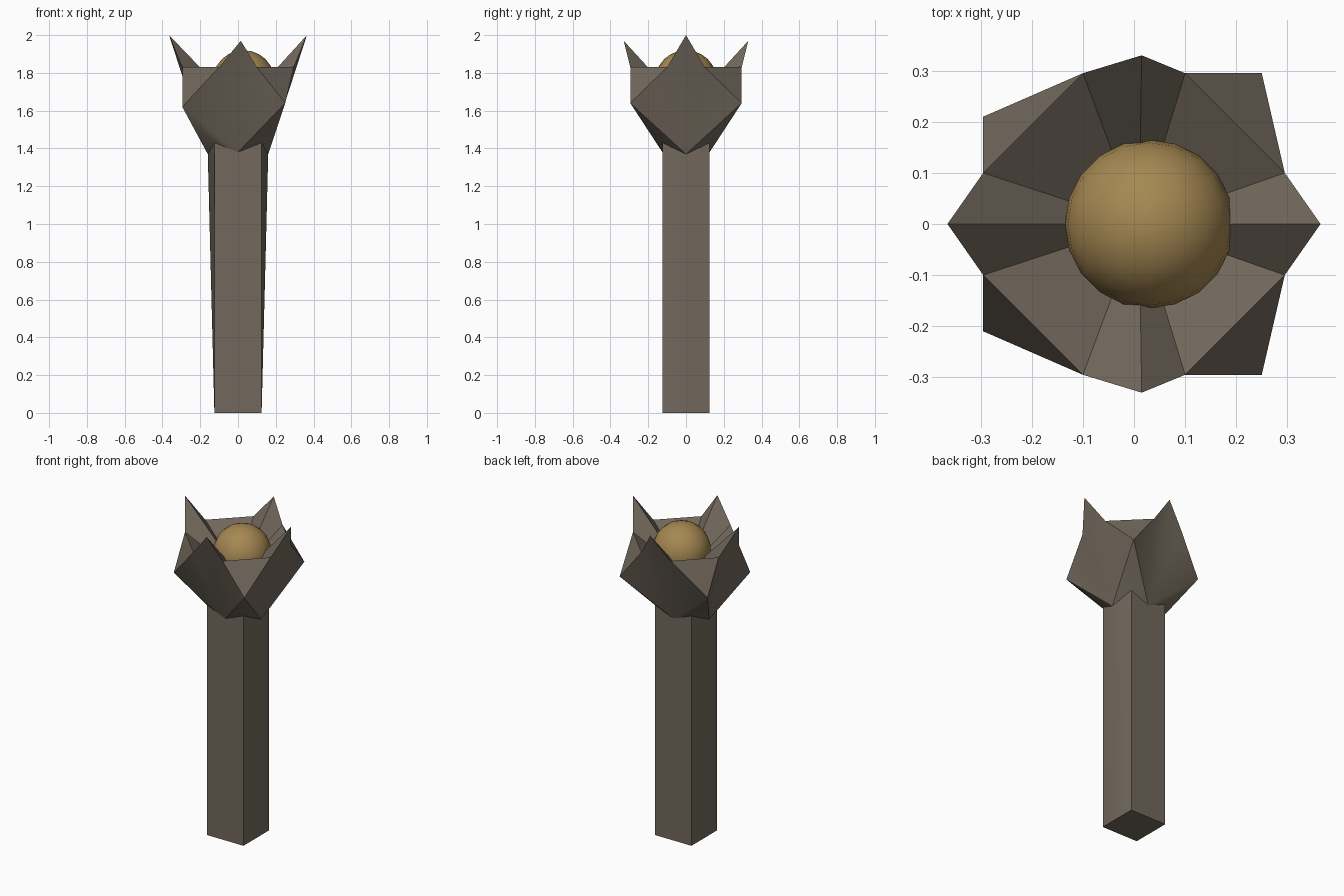
import bpy, bmesh
from mathutils import Vector

if "Cube" in bpy.data.objects:
    bpy.data.objects.remove(bpy.data.objects["Cube"])


def material(name, color):
    m = bpy.data.materials.new(name)
    m.diffuse_color = (*color, 1)
    m.use_nodes = True
    m.node_tree.nodes["Principled BSDF"].inputs["Base Color"].default_value = m.diffuse_color
    return m


def finish(obj, mat):
    obj.data.materials.append(mat)
    bpy.ops.object.select_all(action='DESELECT')
    obj.select_set(True)
    bpy.context.view_layer.objects.active = obj
    bpy.ops.object.shade_smooth_by_angle(angle=0.5)


stone = material("stone", (0.17, 0.14, 0.108))
brass = material("brass", (0.38, 0.245, 0.085))

# Post: octagonal loops of corner and mid-side points, counter-clockwise from +x
S = 0.125
base = [(S, 0, 0), (S, S, 0), (0, S, 0), (-S, S, 0),
        (-S, 0, 0), (-S, -S, 0), (0, -S, 0), (S, -S, 0)]
neck = [(0.16, 0, 1.37), (S, S, 1.43), (0, S, 1.38), (-S, S, 1.43),
        (-0.16, 0, 1.37), (-S, -S, 1.43), (0, -S, 1.38), (S, -S, 1.43)]
# Crown: four spikes alternating with four low corners
crown = [(0.365, 0, 2), (0.25, 0.295, 1.64), (0.015, 0.33, 1.97), (-0.295, 0.21, 1.62),
         (-0.365, 0, 2), (-0.295, -0.21, 1.62), (0.015, -0.33, 1.97), (0.25, -0.295, 1.64)]
A, B, H = 0.1, 0.295, 1.83
# Rim points between each spike and its neighbouring corner
rim = [(B, A, H), (A, B, H), (-A, B, H), (-B, A, H),
       (-B, -A, H), (-A, -B, H), (A, -B, H), (B, -A, H)]

bm = bmesh.new()
vb, vn, vc, vr = [[bm.verts.new(p) for p in loop] for loop in (base, neck, crown, rim)]
hub = bm.verts.new((0.01, 0, 1.61))
bm.faces.new(vb[::-1])
for i in range(8):
    j = (i + 1) % 8
    bm.faces.new((vb[i], vb[j], vn[j], vn[i]))          # shaft side
    spike, corner = (i, j) if i % 2 == 0 else (j, i)
    for tri in ((vn[corner], vc[corner]), (vc[corner], vr[i]), (vr[i], vc[spike])):
        bm.faces.new((vn[spike], *tri))                 # flared petal
    bm.faces.new((hub, vc[spike], vr[i]))               # inner bowl
    if i % 2 == 0:
        bm.faces.new((vr[i], vc[corner], vr[j]))        # sloped corner lip
        bm.faces.new((hub, vr[i], vr[j]))
bmesh.ops.recalc_face_normals(bm, faces=bm.faces)
mesh = bpy.data.meshes.new("post_with_crown")
bm.to_mesh(mesh)
bm.free()
post = bpy.data.objects.new("post_with_crown", mesh)
bpy.context.collection.objects.link(post)
finish(post, stone)

# Ball resting in the crown
bpy.ops.mesh.primitive_uv_sphere_add(segments=20, ring_count=12, radius=0.165,
                                     location=(0.03, 0, 1.755))
ball = bpy.context.object
ball.name = "ball"
finish(ball, brass)
